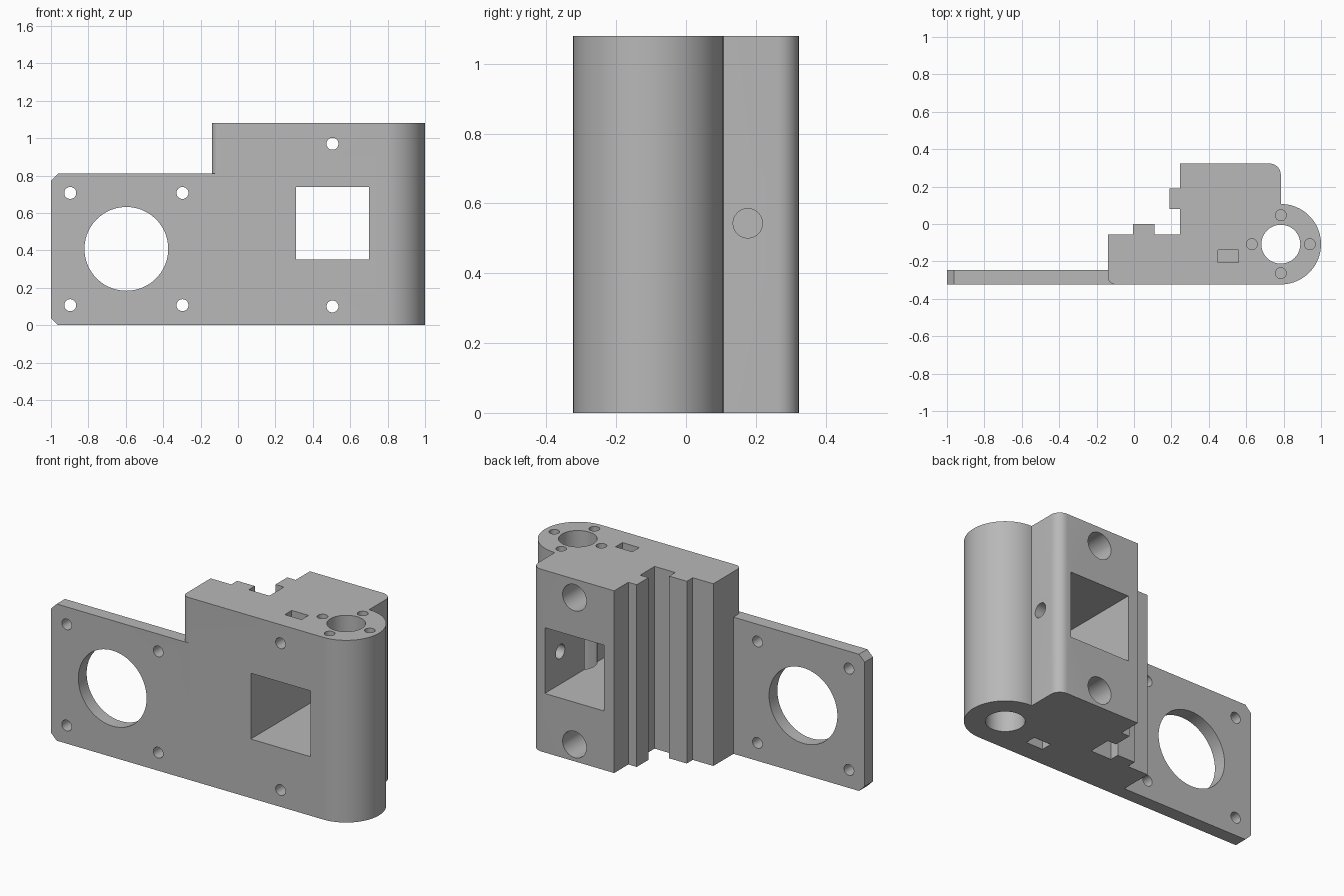
import bpy
import bmesh
from math import cos, sin, pi, radians
from mathutils import Vector

if "Cube" in bpy.data.objects:
    bpy.data.objects.remove(bpy.data.objects["Cube"])

grey = bpy.data.materials.new("plain grey")
grey.use_nodes = True
grey.diffuse_color = (0.48, 0.48, 0.48, 1)
grey.node_tree.nodes["Principled BSDF"].inputs["Base Color"].default_value = (0.48, 0.48, 0.48, 1)

DEPTH, HEIGHT = 0.323, 1.08
BORE = (0.785, -0.108)
OVER = 0.05


def arc(cx, cy, r, start, end, steps):
    angles = [radians(start + (end - start) * i / steps) for i in range(steps + 1)]
    return [(cx + r * cos(a), cy + r * sin(a)) for a in angles]


def circle(cx, cy, r, steps=48):
    return arc(cx, cy, r, 0, 360, steps)[:-1]


def rect(x0, x1, y0, y1):
    return [(x0, y0), (x1, y0), (x1, y1), (x0, y1)]


def prism(name, outline, axis, start, end):
    """Extrude a 2D outline along an axis."""
    place = {"x": lambda a, b, t: (t, a, b),
             "y": lambda a, b, t: (a, t, b),
             "z": lambda a, b, t: (a, b, t)}[axis]
    bm = bmesh.new()
    face = bm.faces.new([bm.verts.new(place(a, b, start)) for a, b in outline])
    ext = bmesh.ops.extrude_face_region(bm, geom=[face])
    moved = [v for v in ext["geom"] if isinstance(v, bmesh.types.BMVert)]
    bmesh.ops.translate(bm, verts=moved, vec=Vector(place(0, 0, end - start)))
    bmesh.ops.recalc_face_normals(bm, faces=bm.faces)
    mesh = bpy.data.meshes.new(name)
    bm.to_mesh(mesh)
    bm.free()
    mesh.materials.append(grey)
    obj = bpy.data.objects.new(name, mesh)
    bpy.context.collection.objects.link(obj)
    return obj


def combine(target, tool, operation):
    """Apply a boolean and remove the tool."""
    mod = target.modifiers.new("boolean", "BOOLEAN")
    mod.operation, mod.solver, mod.object = operation, "EXACT", tool
    bpy.context.view_layer.update()
    graph = bpy.context.evaluated_depsgraph_get()
    result = bpy.data.meshes.new_from_object(target.evaluated_get(graph))
    target.modifiers.clear()
    target.data = result
    bpy.data.objects.remove(tool)


# Body: block with round hinge end, stepped back and two ribs
profile = (
    arc(-0.10, -DEPTH + 0.04, 0.04, 180, 270, 8)
    + arc(*BORE, 0.215, -90, 90, 40)
    + arc(0.725, DEPTH - 0.06, 0.06, 0, 90, 10)
    + [(0.245, DEPTH), (0.245, 0.19), (0.19, 0.19), (0.19, 0.08), (0.245, 0.08),
       (0.245, -0.056), (0.11, -0.056), (0.11, 0), (-0.005, 0), (-0.005, -0.056),
       (-0.14, -0.056)])
body = prism("motor_bracket", profile, "z", 0, HEIGHT)

# Mounting plate with chamfered outer corners
TOP, CH = 0.81, 0.037
plate = prism("plate", [(-1, CH), (-1 + CH, 0), (-0.08, 0), (-0.08, TOP), (-1 + CH, TOP),
                        (-1, TOP - CH)], "y", -DEPTH, -0.245)
combine(body, plate, "UNION")

cutters = []


def cut(outline, axis, start, end):
    cutters.append(prism("cutter", outline, axis, start, end))


FRONT, BACK = -DEPTH - OVER, DEPTH + OVER

# Plate opening and its screw holes
cut(circle(-0.597, 0.408, 0.224, 72), "y", FRONT, -0.2)
for x in (-0.897, -0.297):
    for z in (0.107, 0.707):
        cut(circle(x, z, 0.032, 32), "y", FRONT, -0.2)

# Square window, screw holes with counterbores and nut slots
cut(rect(0.31, 0.70, 0.35, 0.74), "y", FRONT, BACK)
for z, low, high in ((0.10, -OVER, 0.16), (0.97, 0.92, HEIGHT + OVER)):
    cut(circle(0.505, z, 0.032, 32), "y", FRONT, BACK)
    cut(circle(0.505, z, 0.078), "y", -0.02, BACK)
    cut(rect(0.45, 0.56, -0.205, -0.14), "z", low, high)

# Vertical bore with four blind holes around it
cut(circle(*BORE, 0.104, 64), "z", -OVER, HEIGHT + OVER)
for i in range(4):
    a = i * pi / 2
    cut(circle(BORE[0] + 0.155 * cos(a), BORE[1] + 0.155 * sin(a), 0.029, 32),
        "z", HEIGHT - 0.25, HEIGHT + OVER)

# Side hole into the window
cut(circle(0.177, 0.543, 0.042), "x", 0.6, 0.85)

for cutter in cutters:
    combine(body, cutter, "DIFFERENCE")

# Smooth curved walls, crisp edges
bpy.ops.object.select_all(action="DESELECT")
body.select_set(True)
bpy.context.view_layer.objects.active = body
bpy.ops.object.shade_smooth_by_angle(angle=radians(30))
